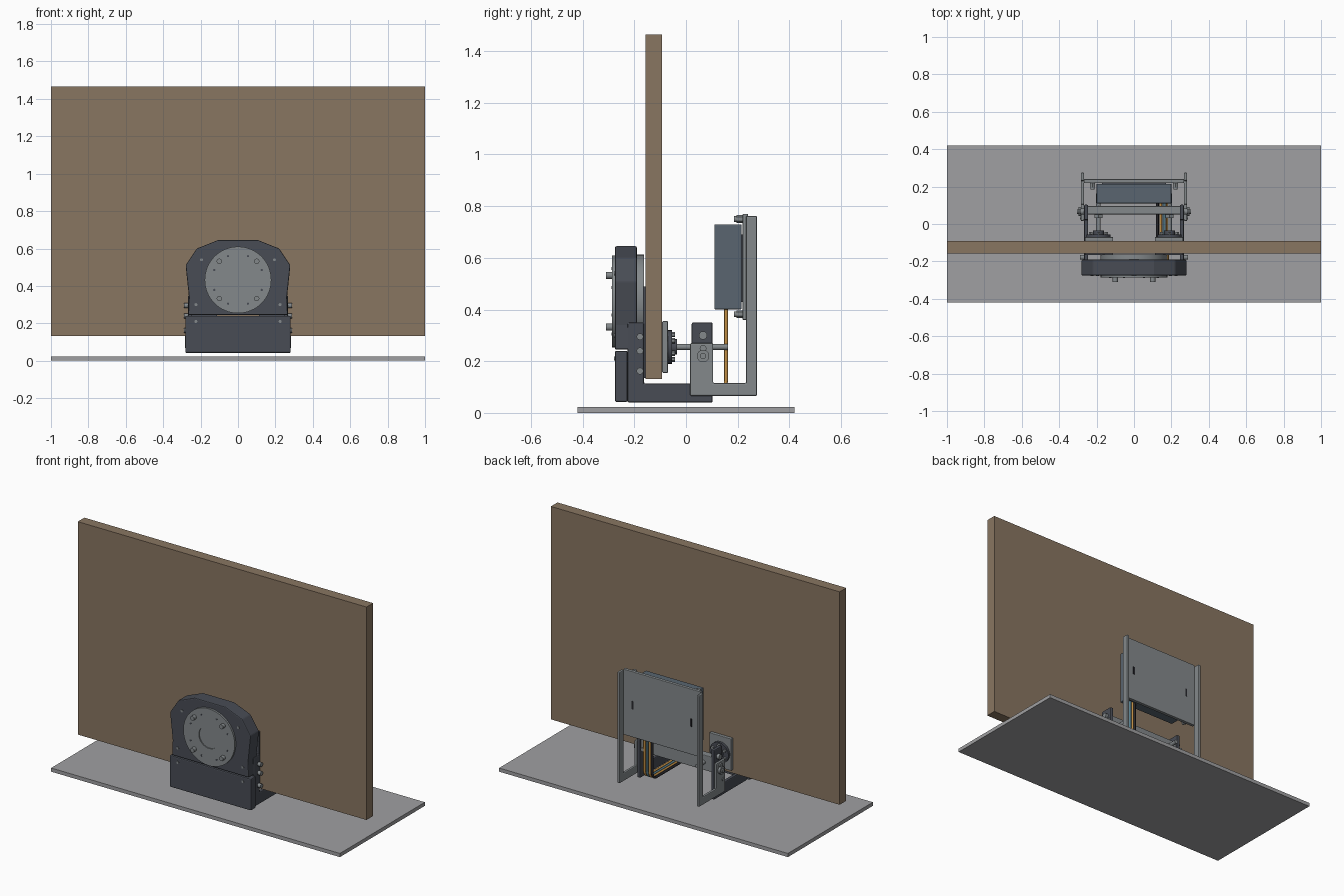
import bpy, bmesh, math
from mathutils import Matrix, Vector

if "Cube" in bpy.data.objects:
    bpy.data.objects.remove(bpy.data.objects["Cube"])


def material(name, rgb):
    m = bpy.data.materials.new(name)
    m.diffuse_color = (*rgb, 1)
    m.use_nodes = True
    m.node_tree.nodes["Principled BSDF"].inputs["Base Color"].default_value = m.diffuse_color
    return m


WOOD = material("wood", (0.25, 0.18, 0.12))
DARK = material("dark_steel", (0.065, 0.072, 0.09))
STEEL = material("steel", (0.23, 0.25, 0.26))
BOX = material("slate", (0.10, 0.13, 0.16))
FLOOR = material("floor_grey", (0.35, 0.35, 0.36))
BLACK = material("black", (0.02, 0.02, 0.025))
ORANGE = material("orange", (0.55, 0.28, 0.06))
TEAL = material("teal", (0.10, 0.22, 0.28))


def finish(name, bm, mat, bevel=0, smooth=False):
    bmesh.ops.recalc_face_normals(bm, faces=bm.faces)
    me = bpy.data.meshes.new(name)
    bm.to_mesh(me)
    bm.free()
    ob = bpy.data.objects.new(name, me)
    bpy.context.collection.objects.link(ob)
    me.materials.append(mat)
    if bevel:
        b = ob.modifiers.new("bevel", "BEVEL")
        b.width, b.segments, b.limit_method = bevel, 2, 'ANGLE'
    if smooth:
        bpy.ops.object.select_all(action='DESELECT')
        ob.select_set(True)
        bpy.context.view_layer.objects.active = ob
        bpy.ops.object.shade_smooth_by_angle()
    return ob


def box(name, x, y, z, mat, bevel=0):
    bm = bmesh.new()
    bmesh.ops.create_cube(bm, size=1)
    for v in bm.verts:
        v.co = [a + (b - a) * (c + 0.5) for (a, b), c in zip((x, y, z), v.co)]
    return finish(name, bm, mat, bevel)


def prism(name, pts, axis, a, b, mat, bevel=0):
    """Extrude an outline: axis 'X' takes (y, z) points, axis 'Y' takes (x, z)."""
    at = (lambda p, t: (t, *p)) if axis == 'X' else (lambda p, t: (p[0], t, p[1]))
    bm = bmesh.new()
    f = bm.faces.new([bm.verts.new(at(p, a)) for p in pts])
    new = bmesh.ops.extrude_face_region(bm, geom=[f])["geom"]
    d = Vector((b - a, 0, 0) if axis == 'X' else (0, b - a, 0))
    bmesh.ops.translate(bm, vec=d, verts=[v for v in new if isinstance(v, bmesh.types.BMVert)])
    return finish(name, bm, mat, bevel)


def cyl(name, axis, a, b, c, r, mat, n=24):
    """Cylinder along X (c = y, z) or Y (c = x, z), from a to b."""
    bm = bmesh.new()
    bmesh.ops.create_cone(bm, cap_ends=True, segments=n, radius1=r, radius2=r, depth=abs(b - a))
    m = (a + b) / 2
    loc, rot = ((m, *c), 'Y') if axis == 'X' else ((c[0], m, c[1]), 'X')
    bm.transform(Matrix.Translation(loc) @ Matrix.Rotation(math.pi / 2, 4, rot))
    return finish(name, bm, mat, 0, n > 8)


def ring(name, y0, y1, cz, r_in, r_out, mat, n=64):
    bm = bmesh.new()
    prof = [(r_in, y0), (r_out, y0), (r_out, y1), (r_in, y1)]
    loops = []
    for i in range(n):
        t = 2 * math.pi * i / n
        loops.append([bm.verts.new((r * math.cos(t), y, cz + r * math.sin(t))) for r, y in prof])
    for i in range(n):
        p, q = loops[i], loops[(i + 1) % n]
        for k in range(4):
            bm.faces.new((p[k], p[(k + 1) % 4], q[(k + 1) % 4], q[k]))
    return finish(name, bm, mat, 0, True)


# floor and standing panel
box("floor_plate", (-1, 1), (-.42, .42), (0, .023), FLOOR)
box("wood_panel", (-1, 1), (-.157, -.092), (.132, 1.465), WOOD)

# front housing
half = [(.107, .645), (.22, .60), (.28, .51), (.262, .34), (.266, .245)]
outline = half + [(-x, z) for x, z in reversed(half)]
prism("head_housing", outline, 'Y', -.275, -.19, DARK, .006)
box("base_housing", (-.282, .282), (-.275, -.226), (.042, .24), DARK, .006)
CZ = .432
ring("front_disc", -.287, -.274, CZ, .07, .178, STEEL)
cyl("disc_centre", 'Y', -.281, -.274, (0, CZ), .072, STEEL, 48)
cyl("rear_disc", 'Y', -.19, -.163, (0, CZ), .18, STEEL, 64)
for sx in (-1, 1):
    for sz in (-1, 1):
        cyl("disc_bolt", 'Y', -.31, -.286, (sx * .1, CZ + sz * .1), .014, STEEL)
        for dx, dz in ((.053, .127), (.127, .053)):
            cyl("disc_pin", 'Y', -.289, -.286, (sx * dx, CZ + sz * dz), .006, DARK, 12)
    for x, z in ((.195, .54), (.225, .30), (.225, .21)):
        cyl("housing_screw", 'Y', -.278, -.274, (sx * x, z), .008, STEEL, 16)

# U-shaped brackets running under the panel, and rear J-shaped frames
u_pts = [(-.226, .04), (.103, .04), (.103, .35), (.022, .35), (.022, .113),
         (-.162, .113), (-.162, .35), (-.226, .35)]
j_pts = [(.016, .066), (.275, .066), (.275, .762), (.232, .762), (.232, .115),
         (.105, .115), (.105, .27), (.016, .27)]
for s in (-1, 1):
    prism("under_bracket", u_pts, 'X', s * .245, s * .267, DARK, .006)
    prism("rear_frame", j_pts, 'X', s * .267, s * .284, STEEL, .005)
    # side bolts
    for z in (.295, .24, .162):
        cyl("front_side_bolt", 'X', s * .265, s * .288, (-.178, z), .013, STEEL)
    for y, z, r, x in ((.066, .30, .016, .285), (.066, .25, .013, .292),
                       (.066, .22, .024, .298), (.037, .152, .012, .288)):
        cyl("rear_side_bolt", 'X', s * .265, s * x, (y, z), r, STEEL)
    cyl("pivot_tip", 'X', s * .297, s * .306, (.066, .22), .012, STEEL)

    # clamps pressing on the panel
    px = sorted((s * .112, s * .263))
    cx = s * .19
    box("front_pad", px, (-.166, -.157), (.135, .49), DARK)
    box("clamp_plate", px, (-.092, -.07), (.155, .355), STEEL, .003)
    cyl("clamp_flange", 'Y', -.07, -.055, (cx, .255), .065, DARK, 32)
    cyl("clamp_hub", 'Y', -.055, -.035, (cx, .255), .03, DARK)
    for i in range(6):
        t = math.radians(60 * i + 30)
        cyl("flange_bolt", 'Y', -.056, -.042,
            (cx + .048 * math.cos(t), .255 + .048 * math.sin(t)), .010, STEEL, 6)
    cyl("clamp_rod", 'Y', -.06, .162, (cx, .255), .012, STEEL)
    cyl("rod_nut", 'Y', .032, .05, (cx, .255), .024, STEEL, 6)

    # rear plate fixings and hand slot
    for z in (.75, .382):
        cyl("plate_bolt", 'Y', .185, .222, (s * .222, z), .011, STEEL)
        cyl("plate_washer", 'Y', .196, .222, (s * .222, z), .015, STEEL, 6)
    box("plate_slot", sorted((s * .196, s * .208)), (.238, .2415), (.535, .585), BLACK)

# cross bar and control box on its plate
box("cross_bar", (-.262, .262), (.052, .096), (.205, .30), STEEL, .004)
box("back_plate", (-.268, .268), (.219, .24), (.36, .77), STEEL, .003)
box("control_box", (-.2, .2), (.11, .215), (.40, .73), BOX, .004)
box("box_mount", (-.17, .17), (.212, .222), (.43, .69), DARK)

# cables dropping from the box and running forward under the panel
for i, mat in enumerate((BLACK, ORANGE, TEAL, ORANGE)):
    x = .125 + i * .018
    cu = bpy.data.curves.new("cable", 'CURVE')
    cu.dimensions, cu.bevel_depth, cu.bevel_resolution = '3D', .0075, 2
    sp = cu.splines.new('POLY')
    arc = [(.115 + .04 * math.cos(math.radians(a)), .125 - .04 * math.sin(math.radians(a)))
           for a in range(0, 91, 15)]
    path = [(.155, .41)] + arc + [(-.23, .085)]
    sp.points.add(len(path) - 1)
    for p, (y, z) in zip(sp.points, path):
        p.co = (x, y, z, 1)
    ob = bpy.data.objects.new("cable", cu)
    bpy.context.collection.objects.link(ob)
    cu.materials.append(mat)
